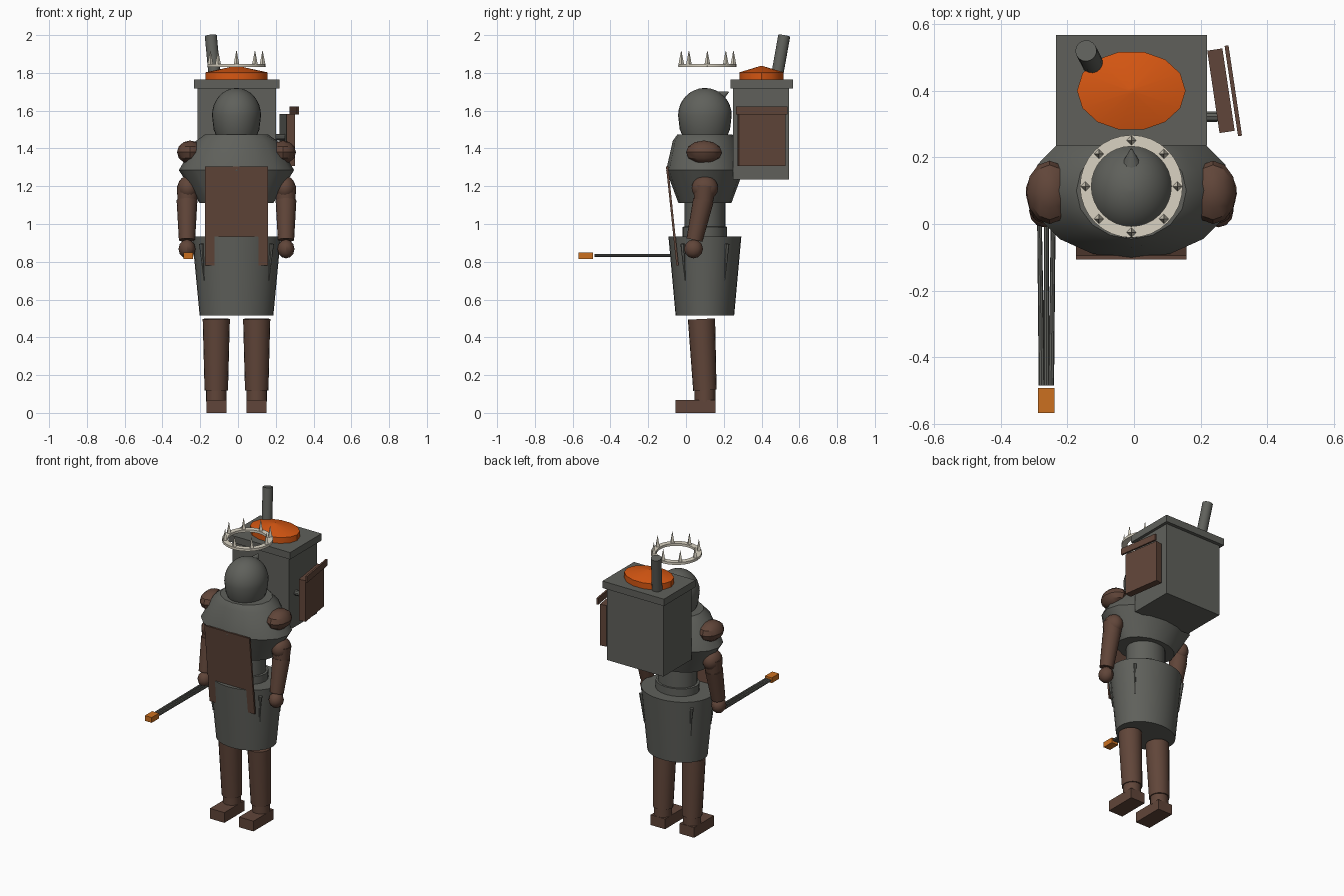
import bpy, bmesh, math
from mathutils import Vector, Matrix

cube = bpy.data.objects.get("Cube")
if cube:
    bpy.data.objects.remove(cube)

CX = -0.008   # body centre line
CY = 0.1


def material(name, rgb):
    m = bpy.data.materials.new(name)
    m.use_nodes = True
    m.diffuse_color = (*rgb, 1)
    m.node_tree.nodes["Principled BSDF"].inputs["Base Color"].default_value = (*rgb, 1)
    return m


GREY = material("iron grey", (0.115, 0.118, 0.105))
BROWN = material("leather brown", (0.118, 0.06, 0.041))
ORANGE = material("ember orange", (0.68, 0.095, 0.006))
AMBER = material("amber", (0.6, 0.16, 0.014))
CREAM = material("bone cream", (0.7, 0.65, 0.54))


def finish(name, bm, mat, smooth=True):
    bmesh.ops.recalc_face_normals(bm, faces=bm.faces)
    me = bpy.data.meshes.new(name)
    bm.to_mesh(me)
    bm.free()
    me.materials.append(mat)
    ob = bpy.data.objects.new(name, me)
    bpy.context.collection.objects.link(ob)
    if smooth:
        bpy.ops.object.select_all(action='DESELECT')
        ob.select_set(True)
        bpy.context.view_layer.objects.active = ob
        bpy.ops.object.shade_smooth_by_angle(angle=math.radians(32))
    return ob


def loft(name, mat, rings, x=CX, y=CY, n=20):
    """Stack elliptical rings (z, rx, ry) and cap both ends."""
    bm = bmesh.new()
    loops = []
    for z, rx, ry in rings:
        angles = [math.tau * i / n for i in range(n)]
        loops.append([bm.verts.new((x + rx * math.cos(a), y + ry * math.sin(a), z)) for a in angles])
    for low, high in zip(loops, loops[1:]):
        for i in range(n):
            j = (i + 1) % n
            bm.faces.new((low[i], low[j], high[j], high[i]))
    bm.faces.new(loops[0])
    bm.faces.new(loops[-1])
    return finish(name, bm, mat)


def tube(name, mat, a, b, ra, rb, n=16):
    """Tapered cylinder between two points."""
    a, b = Vector(a), Vector(b)
    bm = bmesh.new()
    turn = (b - a).to_track_quat('Z', 'Y').to_matrix().to_4x4()
    bmesh.ops.create_cone(bm, cap_ends=True, segments=n, radius1=ra, radius2=rb,
                          depth=(b - a).length, matrix=Matrix.Translation((a + b) / 2) @ turn)
    return finish(name, bm, mat)


def box(name, mat, lo, hi):
    lo, hi = Vector(lo), Vector(hi)
    bm = bmesh.new()
    bmesh.ops.create_cube(bm, size=1, matrix=Matrix.Translation((lo + hi) / 2)
                          @ Matrix.Diagonal((*(hi - lo), 1)))
    return finish(name, bm, mat, False)


def ball(name, mat, centre, radii, u=16, v=10):
    bm = bmesh.new()
    bmesh.ops.create_uvsphere(bm, u_segments=u, v_segments=v, radius=1,
                              matrix=Matrix.Translation(centre) @ Matrix.Diagonal((*radii, 1)))
    return finish(name, bm, mat)


# Skirt, waist and cape
loft("skirt", GREY, [(0.515, 0.195, 0.155), (0.935, 0.235, 0.193)], n=32)
loft("waist", GREY, [(0.9, 0.14, 0.118), (0.985, 0.14, 0.118), (0.986, 0.125, 0.108),
                     (1.12, 0.125, 0.108)])
loft("cape", GREY, [(1.11, 0.195, 0.14), (1.285, 0.305, 0.205),
                    (1.44, 0.215, 0.17), (1.475, 0.165, 0.145)], n=16)

# Skirt folds
for sx in (-1, 1):
    for sy in (-1, 1):
        d = Vector((sx * 0.8, sy * 0.6))
        top = (CX + 0.233 * d.x, CY + 0.191 * d.y * 1.03, 0.895)
        tip = (CX + 0.215 * d.x, CY + 0.175 * d.y, 0.7)
        tube("skirt_fold", GREY, tip, top, 0.002, 0.012, 6)

# Apron sunk into the skirt so only its corners hang outside
bm = bmesh.new()
bmesh.ops.create_cube(bm, size=1)
for vert in bm.verts:
    up = vert.co.z > 0
    vert.co = (CX + vert.co.x * 0.332, (-0.1 if up else -0.045) + vert.co.y * 0.012,
               1.305 if up else 0.78)
finish("apron", bm, BROWN, False)

# Helmet with a small crest cone at the back
loft("helmet", GREY, [(1.45, 0.1, 0.11), (1.5, 0.121, 0.133)]
     + [(1.575 + 0.145 * math.sin(math.radians(t)), 0.13 * math.cos(math.radians(t)),
         0.142 * math.cos(math.radians(t))) for t in range(0, 90, 11)], n=28)
tube("helmet_crest", GREY, (CX, 0.17, 1.67), (CX, 0.225, 1.7), 0.035, 0.003, 12)

# Floating crown ring with spikes
crown_y = 0.113
bm = bmesh.new()
n = 32
profile = [(0.12, 1.83), (0.154, 1.83), (0.154, 1.846), (0.12, 1.846)]
loops = [[bm.verts.new((CX + r * math.cos(math.tau * i / n), crown_y + r * math.sin(math.tau * i / n), z))
          for i in range(n)] for r, z in profile]
for k in range(4):
    p, q = loops[k], loops[(k + 1) % 4]
    for i in range(n):
        j = (i + 1) % n
        bm.faces.new((p[i], p[j], q[j], q[i]))
finish("crown_ring", bm, CREAM)
for i in range(8):
    a = math.tau * i / 8
    x, y = CX + 0.138 * math.cos(a), crown_y + 0.138 * math.sin(a)
    tube("crown_spike", CREAM, (x, y, 1.835), (x, y, 1.917), 0.017, 0.001, 4)

# Arms and legs, mirrored
for side, s in (("right", -1), ("left", 1)):
    ax = CX + s * 0.262
    ball(side + "_shoulder_pad", BROWN, (CX + s * 0.245, 0.095, 1.38), (0.07, 0.095, 0.062), 12, 6)
    ball(side + "_shoulder", BROWN, (ax - s * 0.005, 0.1, 1.19), (0.056, 0.07, 0.065))
    tube(side + "_upper_arm", BROWN, (ax, 0.092, 1.11), (ax - s * 0.005, 0.1, 1.2), 0.05, 0.06)
    tube(side + "_forearm", BROWN, (ax, 0.045, 0.915), (ax, 0.092, 1.125), 0.043, 0.055)
    ball(side + "_hand", BROWN, (ax, 0.04, 0.868), (0.045, 0.05, 0.05), 12, 6)
    lx = CX + s * 0.107
    tube(side + "_leg", BROWN, (lx, 0.1, 0.12), (lx, 0.082, 0.497), 0.062, 0.072, 20)
    tube(side + "_ankle", BROWN, (lx, 0.1, 0.06), (lx, 0.1, 0.125), 0.055, 0.055)
    box(side + "_foot", BROWN, (lx - 0.053, -0.055, 0), (lx + 0.053, 0.155, 0.068))

# Torch: three converging rods and an ember block
for k in (-1, 0, 1):
    tube("torch_rod", GREY, (-0.263 + k * 0.014, -0.485, 0.833),
         (-0.263 + k * 0.021, 0.04, 0.833), 0.009, 0.007, 8)
box("torch_ember", AMBER, (-0.288, -0.568, 0.815), (-0.238, -0.492, 0.85))

# Stove carried on the back
box("stove_body", GREY, (-0.215, 0.25, 1.235), (0.2, 0.545, 1.73))
box("stove_rim", GREY, (-0.234, 0.235, 1.718), (0.219, 0.567, 1.764))
loft("stove_embers", ORANGE, [(1.75, 0.163, 0.12), (1.803, 0.163, 0.12), (1.836, 0.01, 0.008)],
     y=0.4, n=14)
tube("stove_chimney", GREY, (-0.12, 0.474, 1.74), (-0.144, 0.52, 1.997), 0.032, 0.032)

# Stove door, swung slightly open, with a handle strip and hinge
door = box("stove_door", BROWN, (-0.023, -0.125, 1.308), (0.023, 0.125, 1.582))
door.data.materials.append(GREY)
for f in door.data.polygons:
    f.material_index = 1 if f.normal.x < -0.5 else 0
strip = box("door_strip", BROWN, (-0.006, -0.137, 1.58), (0.006, 0.137, 1.622))
for ob, x in ((door, 0.261), (strip, 0.298)):
    ob.location = (x, 0.4, 0)
    ob.rotation_euler.z = math.radians(8.5)
tube("door_hinge", GREY, (0.19, 0.322, 1.46), (0.25, 0.322, 1.46), 0.017, 0.017, 10)
